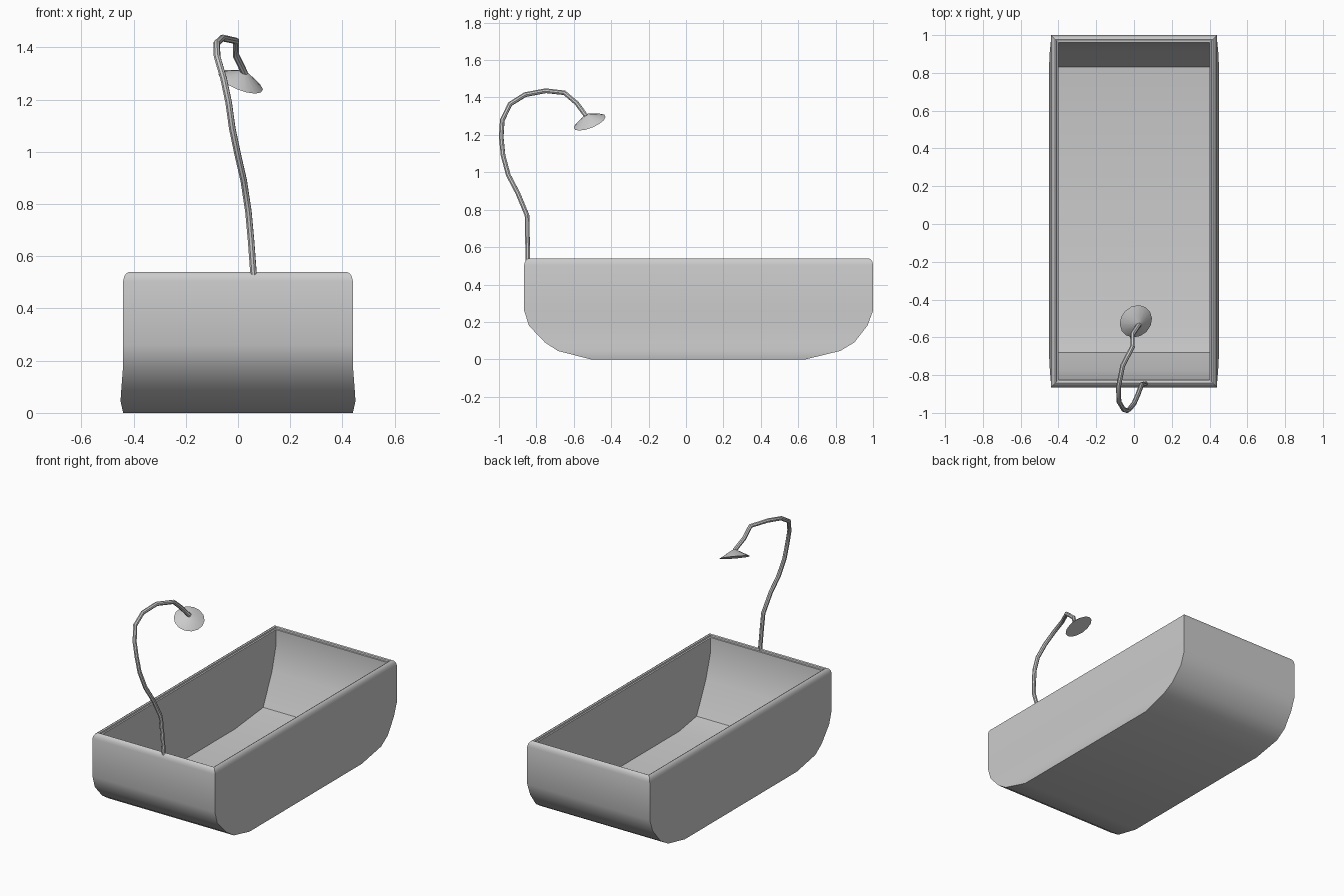
import bpy, bmesh
from mathutils import Vector

if "Cube" in bpy.data.objects:
    bpy.data.objects.remove(bpy.data.objects["Cube"])


def smooth(obj, angle=0.6):
    bpy.ops.object.select_all(action='DESELECT')
    obj.select_set(True)
    bpy.context.view_layer.objects.active = obj
    bpy.ops.object.shade_smooth_by_angle(angle=angle)


def loft(name, rings):
    """Skin stacked rectangles (half width, front y, back y, z), capping both ends."""
    bm = bmesh.new()
    loops = [[bm.verts.new(p) for p in ((-w, f, z), (w, f, z), (w, b, z), (-w, b, z))]
             for w, f, b, z in rings]
    bm.faces.new(loops[0])
    for lo, hi in zip(loops, loops[1:]):
        for i in range(4):
            j = (i + 1) % 4
            bm.faces.new((lo[i], lo[j], hi[j], hi[i]))
    bm.faces.new(loops[-1])
    bmesh.ops.recalc_face_normals(bm, faces=bm.faces)
    mesh = bpy.data.meshes.new(name)
    bm.to_mesh(mesh)
    bm.free()
    obj = bpy.data.objects.new(name, mesh)
    bpy.context.collection.objects.link(obj)
    smooth(obj)
    return obj


# Tub: outer shell upwards, over the rim, then down the basin
outer = [(.44, -.51, .64, 0), (.45, -.685, .825, .045), (.447, -.754, .90, .09),
         (.44, -.84, .97, .18), (.44, -.865, 1.0, .26), (.44, -.865, 1.0, .505)]
rim = [(.44 - d, -.865 + d, 1.0 - d, z) for d, z in
       ((.004, .522), (.012, .534), (.022, .54), (.03, .536), (.032, .527), (.04, .525))]
inner = [(.40, -.82, .96, .42), (.40, -.775, .92, .27),
         (.40, -.68, .83, .07), (.40, -.50, .54, .04)]
loft("bathtub", outer + rim + inner)

# Bent shower pipe
path = [(.06, -.845, .525), (.05, -.848, .66), (.04, -.85, .77), (.022, -.90, .89),
        (.0, -.95, .985), (-.022, -.978, 1.09), (-.036, -.988, 1.19), (-.055, -.982, 1.28),
        (-.08, -.94, 1.365), (-.082, -.86, 1.415), (-.06, -.75, 1.436),
        (-.008, -.65, 1.425), (-.008, -.585, 1.37), (.026, -.533, 1.30)]
curve = bpy.data.curves.new("shower_pipe", 'CURVE')
curve.dimensions = '3D'
curve.bevel_depth = .013
curve.bevel_resolution = 2
curve.use_fill_caps = True
spline = curve.splines.new('POLY')
spline.points.add(len(path) - 1)
for point, co in zip(spline.points, path):
    point.co = (*co, 1)
pipe = bpy.data.objects.new("shower_pipe", curve)
bpy.context.collection.objects.link(pipe)
bpy.ops.object.select_all(action='DESELECT')
pipe.select_set(True)
bpy.context.view_layer.objects.active = pipe
bpy.ops.object.convert(target='MESH')
smooth(bpy.context.view_layer.objects.active)

# Tilted shower head
axis = Vector((.35, -.35, .87)).normalized()
centre = Vector((.01, -.515, 1.268))
bpy.ops.mesh.primitive_cone_add(vertices=14, radius1=.091, radius2=.012, depth=.045,
                                location=centre + axis * .0225,
                                rotation=axis.to_track_quat('Z', 'Y').to_euler())
head = bpy.context.object
head.name = "shower_head"
smooth(head)
